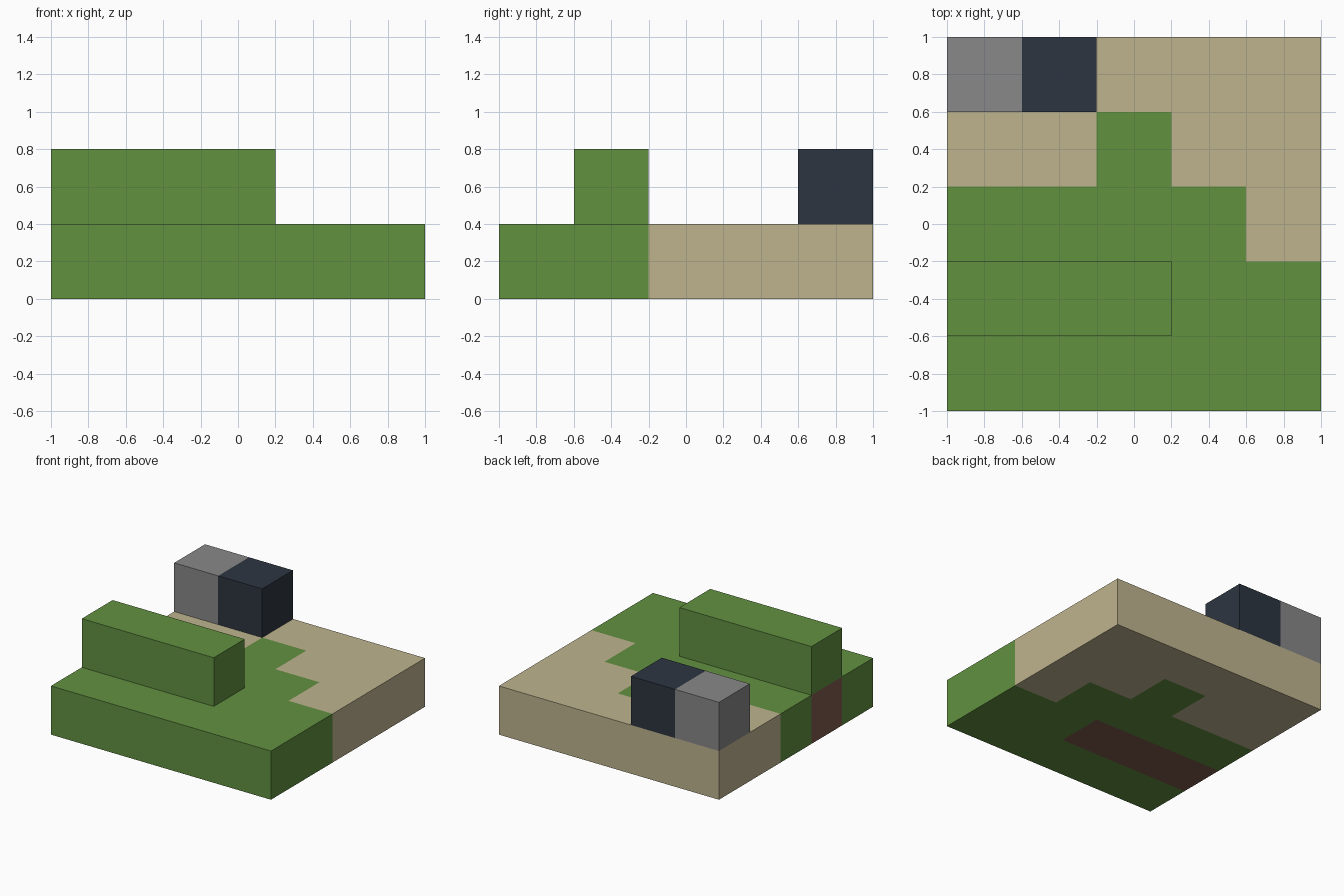
import bpy, bmesh
from mathutils import Vector

cube = bpy.data.objects.get("Cube")
if cube:
    bpy.data.objects.remove(cube, do_unlink=True)

CELL = 0.4

# Block layers, bottom to top; each layer lists its rows from front to back
LAYERS = [
    ["GGGGG",
     "BBBGG",
     "GGGGS",
     "SSGSS",
     "SSSSS"],
    [".....",
     "GGG..",
     ".....",
     ".....",
     "KN..."],
]


def material(name, rgb):
    mat = bpy.data.materials.new(name)
    mat.use_nodes = True
    color = (*rgb, 1)
    mat.diffuse_color = color
    bsdf = mat.node_tree.nodes["Principled BSDF"]
    bsdf.inputs["Base Color"].default_value = color
    bsdf.inputs["Roughness"].default_value = 0.9
    return mat


grass = material("grass green", (0.122, 0.283, 0.051))
sand = material("sand beige", (0.521, 0.456, 0.275))
soil = material("soil brown", (0.21, 0.103, 0.072))
grey = material("stone grey", (0.246, 0.246, 0.246))
navy = material("dark navy", (0.026, 0.036, 0.053))

# Name, layer, key and material of every part
PARTS = [
    ("grass_ground", 0, "G", grass),
    ("sand_ground", 0, "S", sand),
    ("soil_strip", 0, "B", soil),
    ("grass_ridge", 1, "G", grass),
    ("grey_block", 1, "K", grey),
    ("navy_block", 1, "N", navy),
]

blocks = {(x, y, z): key
          for z, layer in enumerate(LAYERS)
          for y, row in enumerate(layer)
          for x, key in enumerate(row) if key != "."}


def add_outer_faces(bm, cell):
    """Add the sides of one block that are not covered by a neighbour."""
    center = (Vector(cell) + Vector((-2, -2, 0.5))) * CELL
    for axis in range(3):
        for sign in (-1, 1):
            normal = Vector((0, 0, 0))
            normal[axis] = sign
            if tuple(int(c + n) for c, n in zip(cell, normal)) in blocks:
                continue
            u = Vector((0, 0, 0))
            u[(axis + 1) % 3] = 1
            v = normal.cross(u)
            corners = (-u - v, u - v, u + v, v - u)
            bm.faces.new([bm.verts.new(center + (normal + c) * CELL / 2)
                          for c in corners])


for name, level, key, mat in PARTS:
    bm = bmesh.new()
    for cell, block in blocks.items():
        if block == key and cell[2] == level:
            add_outer_faces(bm, cell)
    # Join the block sides into large flat faces
    bmesh.ops.remove_doubles(bm, verts=bm.verts[:], dist=0.001)
    bmesh.ops.dissolve_limit(bm, angle_limit=0.01,
                             verts=bm.verts[:], edges=bm.edges[:])
    mesh = bpy.data.meshes.new(name)
    bm.to_mesh(mesh)
    bm.free()
    mesh.materials.append(mat)
    bpy.context.collection.objects.link(bpy.data.objects.new(name, mesh))
